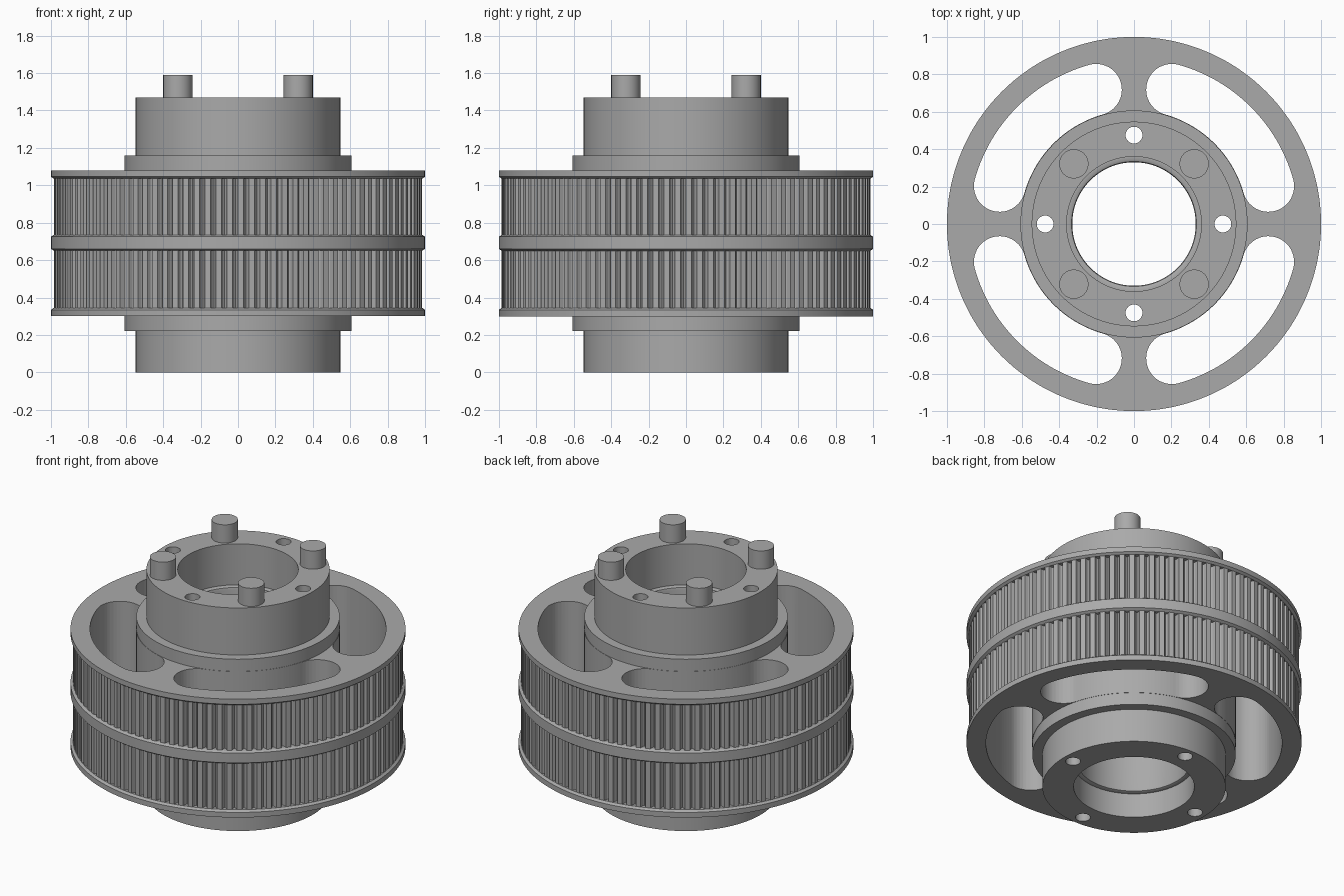
import bpy, bmesh
from math import sin, cos, pi, radians, asin, tau

if "Cube" in bpy.data.objects:
    bpy.data.objects.remove(bpy.data.objects["Cube"], do_unlink=True)

TEETH = 104
TOOTH = (0, 0, 0, 0, 0, 0.75, 1, 0.75)   # groove depth across one tooth pitch
DEPTH = 0.03
STEPS = TEETH * len(TOOTH)

metal = bpy.data.materials.new("machined grey")
metal.use_nodes = True
GREY = (0.4, 0.4, 0.4, 1)
metal.diffuse_color = GREY
metal.node_tree.nodes["Principled BSDF"].inputs["Base Color"].default_value = GREY


def finish(name, bm):
    bmesh.ops.recalc_face_normals(bm, faces=bm.faces)
    mesh = bpy.data.meshes.new(name)
    bm.to_mesh(mesh)
    bm.free()
    mesh.materials.append(metal)
    obj = bpy.data.objects.new(name, mesh)
    bpy.context.collection.objects.link(obj)
    return obj


def prism(bm, outline, z0, z1):
    low = [bm.verts.new((x, y, z0)) for x, y in outline]
    high = [bm.verts.new((x, y, z1)) for x, y in outline]
    bm.faces.new(low[::-1])
    bm.faces.new(high)
    n = len(outline)
    for i in range(n):
        j = (i + 1) % n
        bm.faces.new((low[i], low[j], high[j], high[i]))


def circle(cx, cy, r, n, start=0.0, sweep=tau):
    return [(cx + r * cos(start + sweep * i / n), cy + r * sin(start + sweep * i / n))
            for i in range(n)]


def smooth(obj):
    bpy.ops.object.select_all(action='DESELECT')
    obj.select_set(True)
    bpy.context.view_layer.objects.active = obj
    bpy.ops.object.shade_smooth_by_angle(angle=radians(25))


# Pulley body: closed profile of (radius, height, toothed) swept round the axis
def belt_track(z0, z1):
    return [(0.985, z0, False), (0.985, z0, True), (0.985, z1, True), (0.985, z1, False)]


profile = [(0.36, 0, False), (0.547, 0, False), (0.547, 0.22, False), (0.607, 0.22, False),
           (0.607, 0.3, False), (1, 0.3, False), (1, 0.334, False)]
profile += belt_track(0.345, 0.65)
profile += [(1, 0.66, False), (1, 0.725, False)]
profile += belt_track(0.735, 1.035)
profile += [(1, 1.046, False), (1, 1.08, False), (0.607, 1.08, False), (0.607, 1.16, False),
            (0.547, 1.16, False), (0.547, 1.47, False), (0.36, 1.47, False),
            # bore with a rounded shoulder at each end
            (0.36, 1.2, False), (0.345, 1.2, False), (0.334, 1.195, False), (0.33, 1.18, False),
            (0.33, 0.18, False), (0.334, 0.165, False), (0.345, 0.16, False), (0.36, 0.16, False)]

bm = bmesh.new()
rings = []
for radius, z, toothed in profile:
    ring = []
    for i in range(STEPS):
        a = tau * i / STEPS
        r = radius - (DEPTH * TOOTH[i % len(TOOTH)] if toothed else 0)
        ring.append(bm.verts.new((r * cos(a), r * sin(a), z)))
    rings.append(ring)
for k, ring in enumerate(rings):
    above = rings[(k + 1) % len(rings)]
    for i in range(STEPS):
        j = (i + 1) % STEPS
        if (ring[i].co - above[i].co).length + (ring[j].co - above[j].co).length > 1e-6:
            bm.faces.new((ring[i], ring[j], above[j], above[i]))
bmesh.ops.remove_doubles(bm, verts=bm.verts, dist=1e-5)
body = finish("pulley_body", bm)

# Cutters: four curved windows between the spokes and four bolt holes
INNER, OUTER, SPOKE = 0.609, 0.884, 0.065
mid, cap = (INNER + OUTER) / 2, (OUTER - INNER) / 2
end = asin((SPOKE + cap) / mid)
bm = bmesh.new()
for q in range(4):
    a0, a1 = q * pi / 2 + end, (q + 1) * pi / 2 - end
    outline = circle(0, 0, OUTER, 32, a0, a1 - a0)
    outline += circle(mid * cos(a1), mid * sin(a1), cap, 20, a1, pi)
    outline += circle(0, 0, INNER, 32, a1, a0 - a1)
    outline += circle(mid * cos(a0), mid * sin(a0), cap, 20, a0 + pi, pi)
    prism(bm, outline, 0.1, 1.3)
    a = q * pi / 2
    prism(bm, circle(0.475 * cos(a), 0.475 * sin(a), 0.045, 32), -0.1, 1.6)
cutter = finish("window_and_hole_cutter", bm)
cutter.hide_render = True

cut = body.modifiers.new("cut", 'BOOLEAN')
cut.operation = 'DIFFERENCE'
cut.solver = 'EXACT'
cut.object = cutter
bpy.context.view_layer.objects.active = body
bpy.ops.object.modifier_apply(modifier=cut.name)
bpy.data.objects.remove(cutter, do_unlink=True)
smooth(body)

# Drive pins on the top face
for i in range(4):
    a = pi / 4 + i * pi / 2
    bm = bmesh.new()
    prism(bm, circle(0.455 * cos(a), 0.455 * sin(a), 0.078, 48), 1.45, 1.59)
    smooth(finish(f"drive_pin_{i + 1}", bm))
